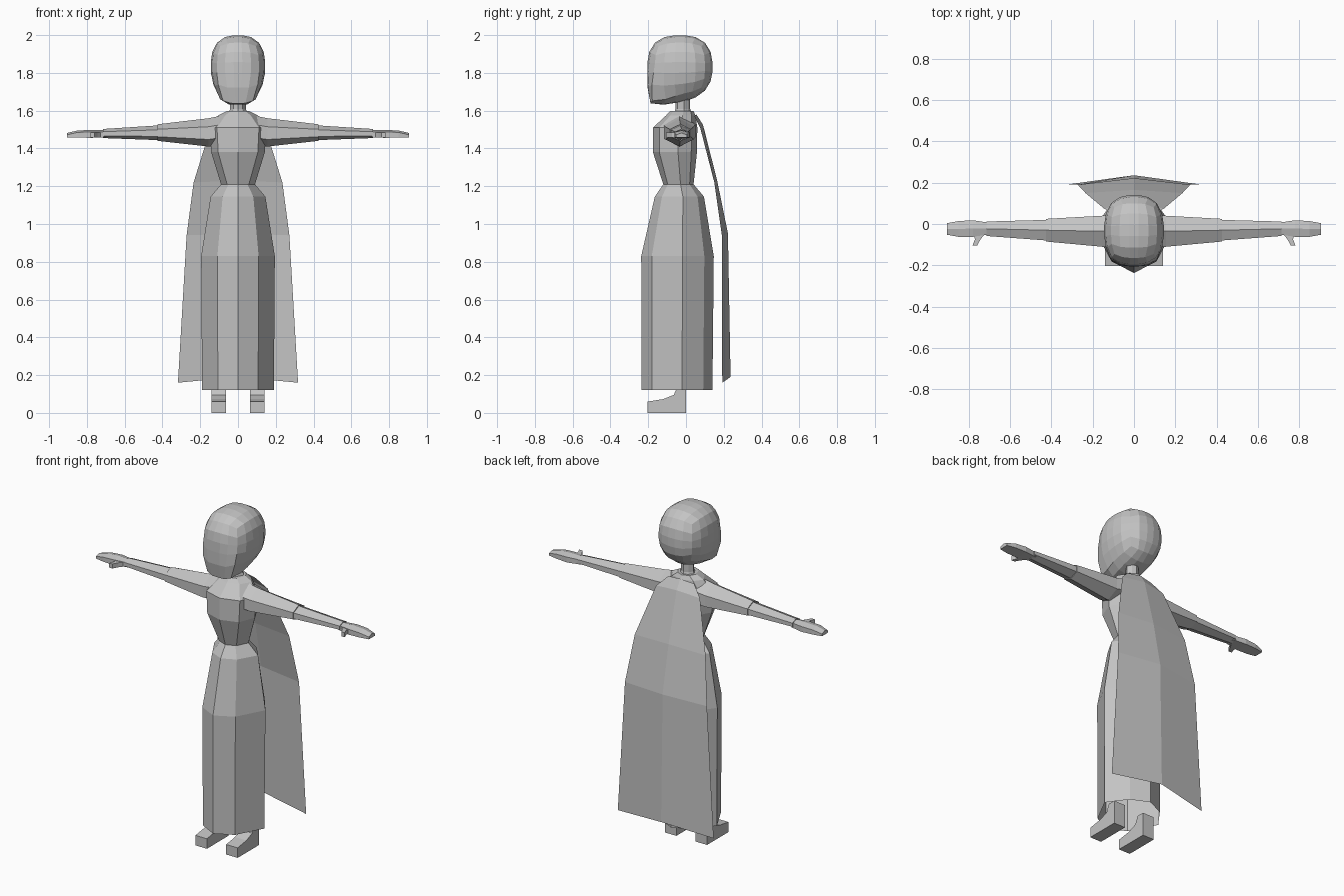
import bpy, bmesh, math

if "Cube" in bpy.data.objects:
    bpy.data.objects.remove(bpy.data.objects["Cube"])

cloth = bpy.data.materials.new("plain grey")
cloth.diffuse_color = (0.55, 0.55, 0.55, 1)
cloth.use_nodes = True
cloth.node_tree.nodes["Principled BSDF"].inputs["Base Color"].default_value = cloth.diffuse_color


def finish(name, bm, mirror=False, solid=True):
    if solid:
        bmesh.ops.recalc_face_normals(bm, faces=bm.faces)
    me = bpy.data.meshes.new(name)
    bm.to_mesh(me)
    bm.free()
    me.materials.append(cloth)
    ob = bpy.data.objects.new(name, me)
    bpy.context.collection.objects.link(ob)
    if mirror:
        ob.modifiers.new("mirror", 'MIRROR').use_axis = (True, False, False)
    return ob


def loft(name, rings, caps=True, closed=True, mirror=False, solid=True):
    """Skin a list of point rings that share one point count."""
    bm = bmesh.new()
    vs = [[bm.verts.new(p) for p in r] for r in rings]
    n = len(rings[0])
    for a, b in zip(vs, vs[1:]):
        for i in range(n if closed else n - 1):
            j = (i + 1) % n
            bm.faces.new((a[i], a[j], b[j], b[i]))
    if caps:
        bm.faces.new(vs[0])
        bm.faces.new(vs[-1])
    return finish(name, bm, mirror, solid)


def octagon(z, w, yf, yb, corner=0.56):
    """Body section with a ridge at the front and back centre."""
    d = yb - yf
    half = [(0, 0), (corner * w, 0.145), (w, 0.57), (corner * w, 0.87), (0, 1)]
    pts = half + [(-x, f) for x, f in half[3:0:-1]]
    return [(x, yf + f * d, z) for x, f in pts]


def hexagon(x, y0, y1, z0, z1):
    """Arm section across x, with ridges along top and bottom."""
    cy, cz, hy, hz = (y0 + y1) / 2, (z0 + z1) / 2, (y1 - y0) / 2, (z1 - z0) / 2
    return [(x, cy + hy * s, cz + hz * t) for s, t in
            [(0, 1), (1, 0.4), (1, -0.5), (0, -1), (-1, -0.5), (-1, 0.4)]]


def box_ring(x, y0, y1, z0, z1):
    m = (y0 + y1) / 2
    return [(x, y0, z0), (x, y1, z0), (x, y1, z1 - 0.01), (x, m, z1), (x, y0, z1 - 0.01)]


# Head: rounded cube grid with a narrowed, forward chin
bm = bmesh.new()
bmesh.ops.create_cube(bm, size=2)
bmesh.ops.subdivide_edges(bm, edges=bm.edges[:], cuts=4, use_grid_fill=True)
for v in bm.verts:
    x, y, z = (math.tan(c * math.pi / 4) for c in v.co)
    chin = max(0, -y) * max(0, -z)
    p = 2.6 + 4 * chin
    n = (abs(x) ** p + abs(y) ** p + abs(z) ** p) ** (1 / p)
    x, y, z = x / n, y / n, z / n
    chin = max(0, -y) * max(0, -z)
    narrow = 1 - 0.15 * z * z - 0.35 * chin if z < 0 else 1
    v.co = (0.145 * x * narrow, -0.032 + 0.173 * y,
            1.83 + z * (0.17 if z > 0 else 0.185 - 0.03 * y))
finish("head", bm)

# Neck
loft("neck", [octagon(1.57, 0.055, -0.07, 0.035), octagon(1.61, 0.042, -0.055, 0.022),
              octagon(1.69, 0.042, -0.055, 0.022)])

# Bodice from waist to collar
loft("bodice", [octagon(1.21, 0.09, -0.12, 0.04, 0.64),
                octagon(1.38, 0.142, -0.175, 0.058, 0.74),
                octagon(1.51, 0.15, -0.175, 0.06, 0.74),
                octagon(1.575, 0.105, -0.105, 0.05, 0.64),
                octagon(1.598, 0.06, -0.085, 0.04, 0.64)])

# Skirt, open at the hem
loft("skirt", [octagon(1.21, 0.09, -0.12, 0.04), octagon(1.145, 0.145, -0.165, 0.095),
               octagon(0.83, 0.195, -0.237, 0.147), octagon(0.12, 0.19, -0.235, 0.14)],
     caps=False)

# Arms: upper sleeve, forearm and cuff
loft("upper_arm", [hexagon(0.08, -0.12, 0.05, 1.42, 1.575),
                   hexagon(0.155, -0.11, 0.04, 1.41, 1.56),
                   hexagon(0.425, -0.085, 0.025, 1.44, 1.528)], mirror=True)
loft("forearm", [hexagon(0.42, -0.08, 0.02, 1.444, 1.522),
                 hexagon(0.715, -0.058, 0.012, 1.455, 1.503)], mirror=True)

# Hands
loft("hand", [box_ring(0.70, -0.05, 0.006, 1.46, 1.497),
              box_ring(0.78, -0.062, 0.018, 1.456, 1.498),
              box_ring(0.85, -0.062, 0.014, 1.458, 1.495),
              box_ring(0.905, -0.052, 0.004, 1.458, 1.482)], mirror=True)
loft("thumb", [[(a, y, 1.458), (b, y, 1.458), (b, y, 1.485), (a, y, 1.485)]
               for y, a, b in [(-0.045, 0.72, 0.775), (-0.075, 0.743, 0.77),
                               (-0.105, 0.76, 0.782)]], mirror=True)

# Shoes: side profile extruded across, ending just above the hem
profile = [(-0.203, 0), (-0.203, 0.06), (-0.12, 0.073), (-0.065, 0.095),
           (-0.045, 0.14), (0, 0.14), (0, 0)]
loft("shoe", [[(x, y, z) for y, z in profile] for x in (0.064, 0.14)], mirror=True)

# Cape: sheet with a centre ridge; rows hold edge (x, y, z) and centre (y, z)
rows = [(0.085, 0.045, 1.57, 0.055, 1.58), (0.145, 0.075, 1.51, 0.09, 1.525),
        (0.235, 0.15, 1.22, 0.165, 1.23), (0.272, 0.19, 0.94, 0.222, 0.95),
        (0.318, 0.192, 0.16, 0.236, 0.19)]
loft("cape", [[(-x, y, z), (0, cy, cz), (x, y, z)] for x, y, z, cy, cz in rows],
     caps=False, closed=False, solid=False)
